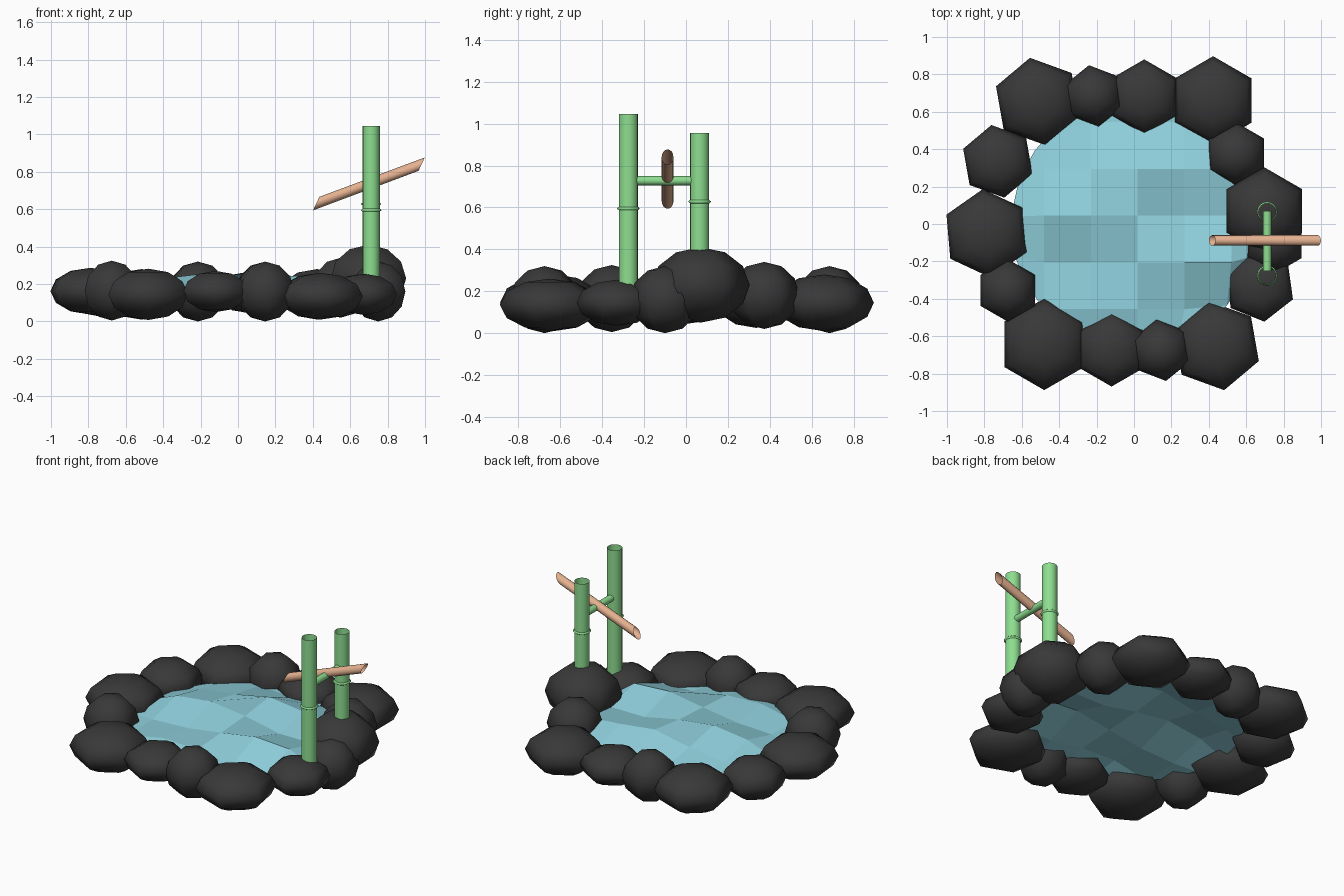
import bpy, bmesh, math
from mathutils import Vector, Matrix

if "Cube" in bpy.data.objects:
    bpy.data.objects.remove(bpy.data.objects["Cube"])


def material(name, rgb):
    m = bpy.data.materials.new(name)
    m.diffuse_color = (*rgb, 1)
    m.use_nodes = True
    m.node_tree.nodes["Principled BSDF"].inputs["Base Color"].default_value = m.diffuse_color
    return m


STONE = material("stone", (0.04, 0.04, 0.04))
WATER = material("water", (0.28, 0.64, 0.73))
GREEN = material("bamboo_green", (0.27, 0.73, 0.28))
TAN = material("bamboo_tan", (0.78, 0.44, 0.28))


def finish(name, bm, mat, smooth=True):
    me = bpy.data.meshes.new(name)
    bm.normal_update()
    bm.to_mesh(me)
    bm.free()
    for p in me.polygons:
        p.use_smooth = smooth
    me.materials.append(mat)
    ob = bpy.data.objects.new(name, me)
    bpy.context.collection.objects.link(ob)
    return ob


def rock(name, x, y, z, r, h, turn):
    # six-sided flattened sphere
    bm = bmesh.new()
    bmesh.ops.create_uvsphere(bm, u_segments=6, v_segments=6, radius=1)
    start = max(bm.verts, key=lambda v: v.co.xy.length).co
    a = math.radians(turn) - math.atan2(start.y, start.x)
    bm.transform(Matrix.Translation((x, y, z)) @ Matrix.Rotation(a, 4, 'Z')
                 @ Matrix.Diagonal((r, r, h, 1)))
    finish(name, bm, STONE)


def tube(name, rings, mat, n=16):
    # open tube through rings given as (centre, half axis u, half axis v)
    bm = bmesh.new()
    loops = []
    for c, u, v in rings:
        c, u, v = Vector(c), Vector(u), Vector(v)
        loops.append([bm.verts.new(c + u * math.cos(2 * math.pi * i / n)
                                   + v * math.sin(2 * math.pi * i / n)) for i in range(n)])
    for a, b in zip(loops, loops[1:]):
        for i in range(n):
            j = (i + 1) % n
            bm.faces.new((a[i], a[j], b[j], b[i]))
    return finish(name, bm, mat)


# Ring of stones: x, y, z, radius, half height, turn
stones = [
    (-0.515, 0.655, 0.145, 0.237, 0.135, 100), (-0.215, 0.685, 0.16, 0.166, 0.16, 99),
    (0.055, 0.68, 0.155, 0.2, 0.11, 90), (0.423, 0.66, 0.145, 0.237, 0.135, 90),
    (0.548, 0.373, 0.18, 0.169, 0.16, 90), (0.697, 0.07, 0.23, 0.233, 0.18, 90),
    (0.75, -0.1, 0.16, 0.167, 0.16, 90), (0.67, -0.33, 0.145, 0.194, 0.11, -82),
    (0.44, -0.65, 0.135, 0.242, 0.125, 100), (0.145, -0.675, 0.16, 0.166, 0.16, 99),
    (-0.12, -0.67, 0.16, 0.199, 0.11, 90), (-0.48, -0.643, 0.145, 0.245, 0.137, 90),
    (-0.675, -0.355, 0.165, 0.167, 0.16, 90), (-0.788, -0.05, 0.162, 0.237, 0.125, 95),
    (-0.728, 0.335, 0.15, 0.197, 0.125, 100)]
for i, s in enumerate(stones):
    rock(f"stone_{i + 1}", *s)

# Faceted rippled water, low at the rim and pulled in under the stones
ripples = [(.15, .20, .19, .15, .15), (.16, .17, .205, .245, .23), (.22, .25, .22, .17, .17),
           (.17, .20, .25, .22, .20), (.15, .16, .15, .15, .15)]
bm = bmesh.new()
bmesh.ops.create_grid(bm, x_segments=6, y_segments=6, size=0.75)
for v in bm.verts:
    col, row = round(v.co.x / 0.25) + 2, round(v.co.y / 0.25) + 2
    v.co.x += 0.02
    v.co.y += 0.045
    d = v.co.xy.length
    if d > 0.66:
        v.co *= 0.66 / d
    inside = 0 <= col < 5 and 0 <= row < 5
    v.co.z = ripples[row][col] if inside else 0.15
finish("water", bm, WATER, smooth=False)

# Upright bamboo poles, each with a raised node
X, R = 0.712, 0.046
for name, y, bottom, node, top in (("front", -0.275, 0.15, 0.595, 1.045),
                                   ("back", 0.065, 0.25, 0.628, 0.955)):
    for part, profile in (
            ("pole", [(bottom, R), (top, R)]),
            ("node", [(node - 0.008, R), (node, R + 0.009), (node + 0.008, R)])):
        tube(f"bamboo_{part}_{name}",
             [((X, y, z), (r, 0, 0), (0, r, 0)) for z, r in profile], GREEN)

# Crossbar between the poles
tube("crossbar", [((X, y, 0.728), (0, 0, 0.022), (0.022, 0, 0)) for y in (-0.25, 0.07)], GREEN)

# Tilted spout with slanted ends
tube("spout", [(c, (0, 0.028, 0), (0.017, 0, 0.036))
               for c in ((0.418, -0.088, 0.63), (0.982, -0.088, 0.841))], TAN)
